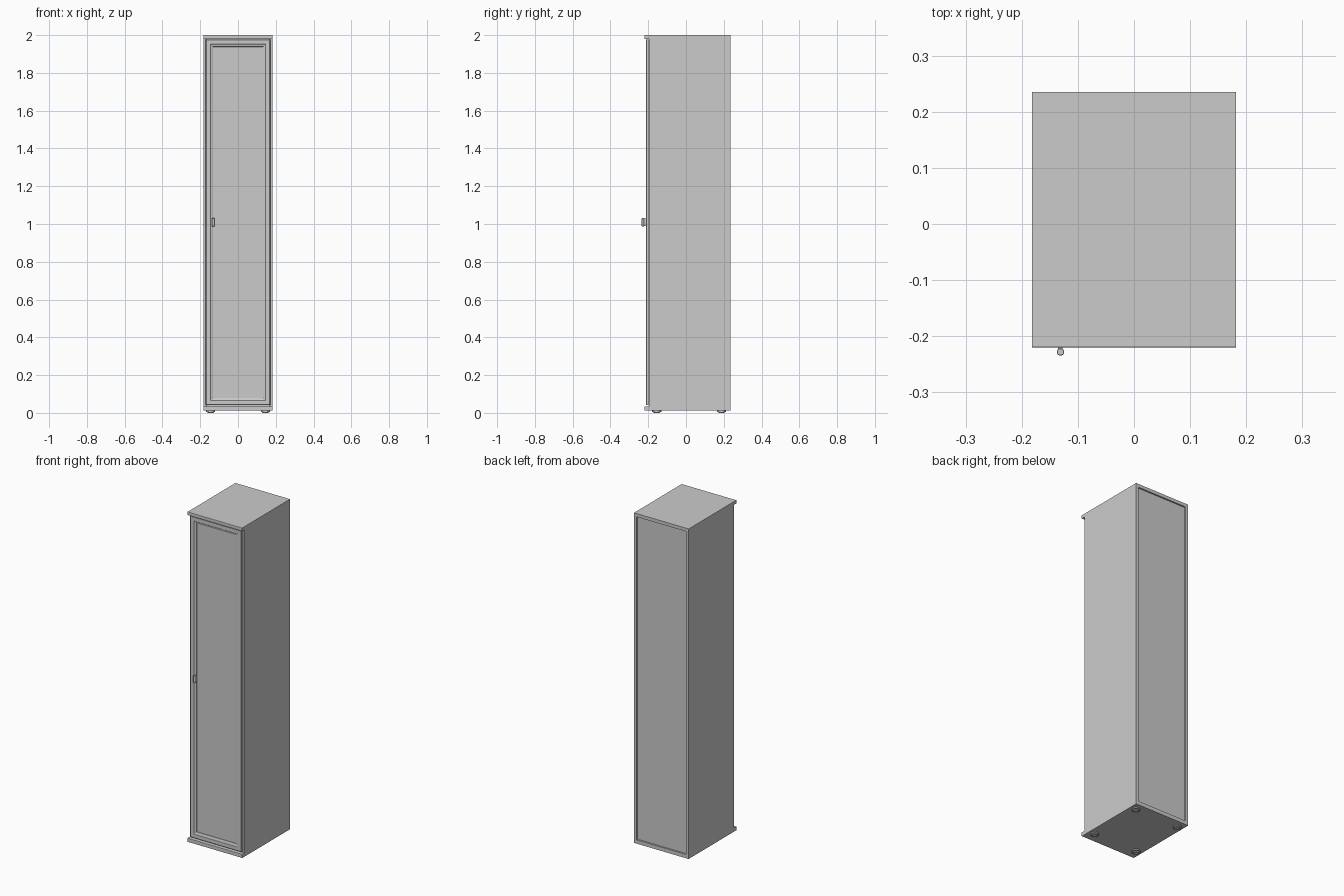
import bpy, bmesh
from math import cos, sin, pi

if "Cube" in bpy.data.objects:
    bpy.data.objects.remove(bpy.data.objects["Cube"])


def finish(name, bm, smooth=False):
    bmesh.ops.recalc_face_normals(bm, faces=bm.faces)
    me = bpy.data.meshes.new(name)
    bm.to_mesh(me)
    bm.free()
    ob = bpy.data.objects.new(name, me)
    bpy.context.collection.objects.link(ob)
    if smooth:
        bpy.ops.object.select_all(action='DESELECT')
        ob.select_set(True)
        bpy.context.view_layer.objects.active = ob
        bpy.ops.object.shade_smooth_by_angle()
    return ob


def box(name, x, y, z, bevel=0):
    bm = bmesh.new()
    bmesh.ops.create_cube(bm, size=1)
    for v in bm.verts:
        v.co = [a[0] + (c + 0.5) * (a[1] - a[0]) for a, c in zip((x, y, z), v.co)]
    # ease the front long edges
    if bevel:
        edges = [e for e in bm.edges if all(abs(v.co.y - y[0]) < 1e-6 for v in e.verts)
                 and abs(e.verts[0].co.z - e.verts[1].co.z) < 1e-6]
        bmesh.ops.bevel(bm, geom=edges, offset=bevel, segments=2, profile=0.5, affect='EDGES')
    return finish(name, bm)


def lofted(name, loops, smooth=False):
    """Skin a stack of equal-length point loops and cap both ends."""
    bm = bmesh.new()
    rings = [[bm.verts.new(p) for p in loop] for loop in loops]
    n = len(rings[0])
    for a, b in zip(rings, rings[1:]):
        for i in range(n):
            j = (i + 1) % n
            bm.faces.new((a[i], a[j], b[j], b[i]))
    bm.faces.new(rings[0])
    bm.faces.new(rings[-1])
    return finish(name, bm, smooth)


def turned(name, cx, cy, profile, n=32):
    loops = [[(cx + r * cos(2 * pi * i / n), cy + r * sin(2 * pi * i / n), z)
              for i in range(n)] for r, z in profile]
    return lofted(name, loops, True)


W, FRONT, BACK = 0.182, -0.22, 0.235
T = 0.017

# Top and bottom boards overhang the door
box("top_board", (-W, W), (FRONT, BACK), (1.98, 2.0), 0.002)
box("bottom_board", (-W, W), (FRONT, BACK), (0.012, 0.035), 0.002)

# Carcass: sides, recessed back and inner shelves
for s, side in ((-1, "left"), (1, "right")):
    box(side + "_side", sorted((s * W, s * (W - T))), (-0.197, BACK), (0.035, 1.98))
box("back_panel", (-W + T, W - T), (0.222, 0.226), (0.035, 1.98))
for i in range(1, 5):
    z = 0.035 + i * 0.389
    box("shelf_%d" % i, (-W + T, W - T), (-0.18, 0.222), (z - 0.008, z + 0.008))

# Door with moulded frame around a sunken panel: (inset, y)
door_profile = [(0, -0.199), (0, -0.209), (0.003, -0.212), (0.025, -0.212),
                (0.027, -0.210), (0.034, -0.208), (0.038, -0.206), (0.039, -0.203)]
lofted("door", [[(-0.171 + d, y, 0.041 + d), (0.171 - d, y, 0.041 + d),
                 (0.171 - d, y, 1.977 - d), (-0.171 + d, y, 1.977 - d)]
                for d, y in door_profile])

# Handle: upright rounded grip on a small mount
turned("handle_grip", -0.131, -0.228,
       [(0.0055, 0.988), (0.0065, 0.989), (0.0065, 1.030), (0.0055, 1.031)])
box("handle_mount", (-0.135, -0.127), (-0.226, -0.211), (0.990, 1.029))

# Feet: stepped discs
for x in (-0.145, 0.145):
    for y in (-0.155, 0.188):
        turned("foot", x, y, [(0.015, 0), (0.017, 0.002), (0.017, 0.005),
                              (0.024, 0.006), (0.024, 0.013)])
